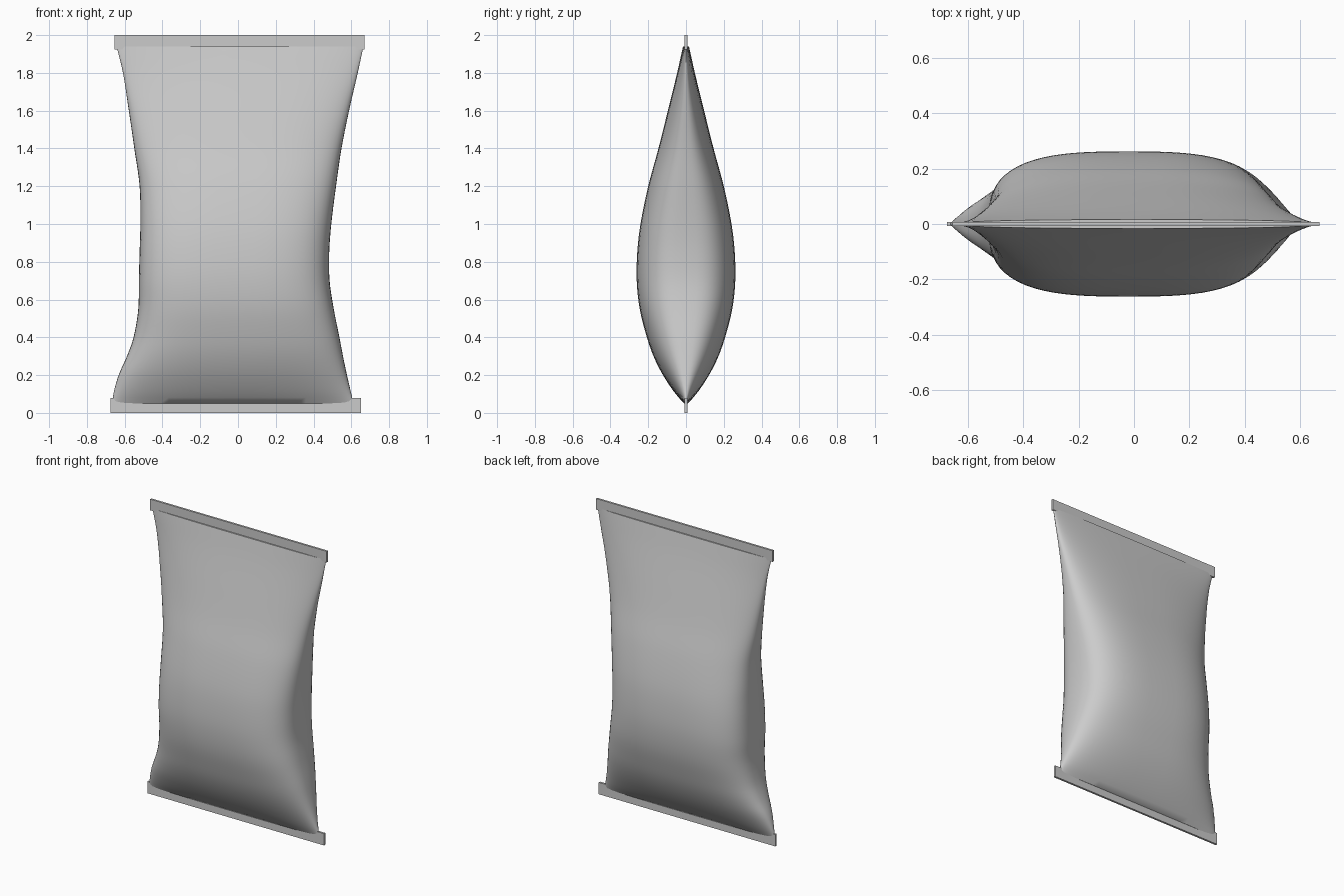
import bpy, bmesh, math

if "Cube" in bpy.data.objects:
    bpy.data.objects.remove(bpy.data.objects["Cube"])

foil = bpy.data.materials.new("plain grey foil")
foil.diffuse_color = (0.6, 0.6, 0.6, 1)
foil.use_nodes = True
foil.node_tree.nodes["Principled BSDF"].inputs["Base Color"].default_value = foil.diffuse_color

# Outline of the pouch: (height, left edge, right edge, half thickness)
PROFILE = [
    (0.05, -0.665, 0.612, 0.010), (0.10, -0.66, 0.60, 0.055),
    (0.20, -0.632, 0.577, 0.122), (0.30, -0.588, 0.556, 0.172),
    (0.40, -0.553, 0.537, 0.207), (0.55, -0.528, 0.507, 0.245),
    (0.70, -0.525, 0.485, 0.261), (0.85, -0.521, 0.483, 0.258),
    (1.00, -0.517, 0.494, 0.241), (1.20, -0.521, 0.519, 0.200),
    (1.40, -0.549, 0.548, 0.146), (1.60, -0.578, 0.588, 0.096),
    (1.80, -0.609, 0.634, 0.047), (1.94, -0.643, 0.664, 0.016),
]


def sample(z):
    """Smoothly interpolated profile values at a height."""
    n = len(PROFILE)
    i = max(k for k in range(n - 1) if PROFILE[k][0] <= z + 1e-9)
    a, b = PROFILE[i], PROFILE[i + 1]
    before, after = PROFILE[max(i - 1, 0)], PROFILE[min(i + 2, n - 1)]
    h = b[0] - a[0]
    t = (z - a[0]) / h
    out = []
    for c in (1, 2, 3):
        ma = (b[c] - before[c]) / (b[0] - before[0]) * h
        mb = (after[c] - a[c]) / (after[0] - a[0]) * h
        out.append((2*t**3 - 3*t**2 + 1) * a[c] + (t**3 - 2*t**2 + t) * ma
                   + (3*t**2 - 2*t**3) * b[c] + (t**3 - t**2) * mb)
    return out


def add_object(name, bm):
    bmesh.ops.recalc_face_normals(bm, faces=bm.faces)
    mesh = bpy.data.meshes.new(name)
    bm.to_mesh(mesh)
    bm.free()
    mesh.materials.append(foil)
    obj = bpy.data.objects.new(name, mesh)
    bpy.context.collection.objects.link(obj)
    return obj


# Inflated pouch: rounded cross-sections lofted upwards
SIDES, RINGS = 64, 60
bm = bmesh.new()
rings = []
for r in range(RINGS + 1):
    z = 0.05 + 1.89 * r / RINGS
    left, right, thick = sample(z)
    mid, half = (left + right) / 2, (right - left) / 2
    power = 2 / (2.3 + 0.7 * min(1, thick / 0.26))
    ring = []
    for s in range(SIDES):
        a = 2 * math.pi * s / SIDES
        c, d = math.cos(a), math.sin(a)
        x = mid + half * math.copysign(abs(c) ** power, c)
        y = thick * math.copysign(abs(d) ** power, d)
        ring.append(bm.verts.new((x, y, z)))
    rings.append(ring)
for low, high in zip(rings, rings[1:]):
    for s in range(SIDES):
        t = (s + 1) % SIDES
        bm.faces.new((low[s], low[t], high[t], high[s]))
bm.faces.new(rings[0])
bm.faces.new(rings[-1])
body = add_object("pouch_body", bm)
bpy.context.view_layer.objects.active = body
body.select_set(True)
bpy.ops.object.shade_smooth_by_angle(angle=math.radians(50))


# Flat crimped seals at both ends
def seal(name, x0, x1, z0, z1):
    bm = bmesh.new()
    bmesh.ops.create_cube(bm, size=1)
    for v in bm.verts:
        v.co = (x0 if v.co.x < 0 else x1, math.copysign(0.007, v.co.y),
                z0 if v.co.z < 0 else z1)
    add_object(name, bm)


seal("bottom_seal", -0.675, 0.65, 0.0, 0.08)
seal("top_seal", -0.655, 0.67, 1.925, 2.0)
